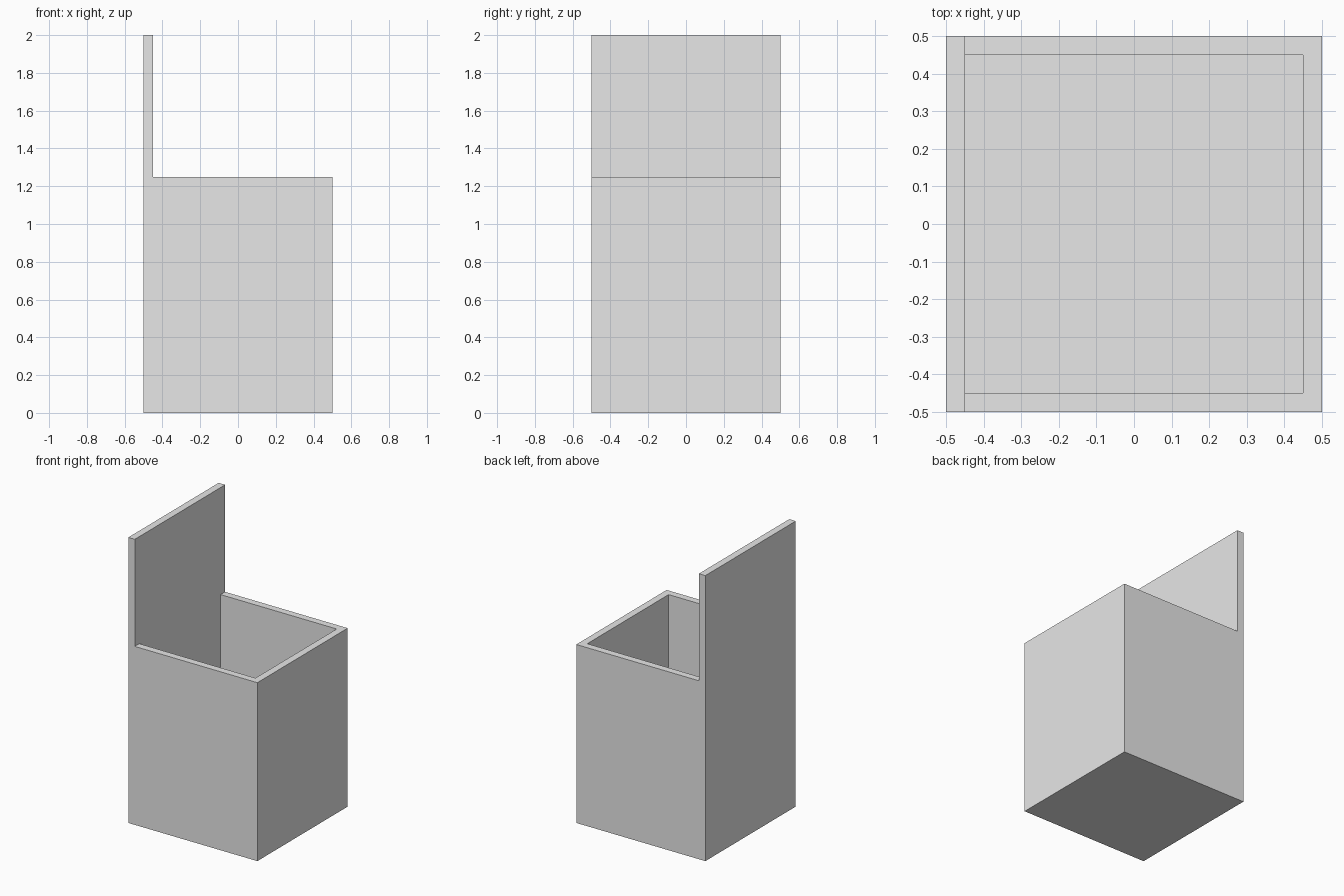
import bpy
import bmesh
from mathutils import Vector

HALF, WALL = 0.5, 0.05
FLOOR, RIM, PANEL = 0.05, 1.25, 2.0
INNER = HALF - WALL

old = bpy.data.objects.get("Cube")
if old:
    bpy.data.objects.remove(old, do_unlink=True)

# Single plain grey material
grey = bpy.data.materials.new("light grey")
grey.use_nodes = True
grey.diffuse_color = (0.8, 0.8, 0.8, 1)
grey.node_tree.nodes["Principled BSDF"].inputs["Base Color"].default_value = grey.diffuse_color


def raise_faces(bm, faces, height, keep=False):
    """Extrude faces straight up and return the new top faces."""
    out = bmesh.ops.extrude_face_region(bm, geom=faces, use_keep_orig=keep)["geom"]
    verts = [g for g in out if isinstance(g, bmesh.types.BMVert)]
    tops = [g for g in out if isinstance(g, bmesh.types.BMFace)]
    bmesh.ops.translate(bm, verts=verts, vec=Vector((0, 0, height)))
    if not keep:
        leftover = [f for f in faces if f.is_valid]
        if leftover:
            bmesh.ops.delete(bm, geom=leftover, context="FACES")
    return tops


bm = bmesh.new()

# Footprint split along the wall lines
lines = (-HALF, -INNER, INNER, HALF)
grid = [[bm.verts.new((x, y, 0)) for y in lines] for x in lines]
cells = [bm.faces.new((grid[i][j], grid[i + 1][j], grid[i + 1][j + 1], grid[i][j + 1]))
         for i in range(3) for j in range(3)]

# Floor slab, then the four walls, then the tall side panel
slab = raise_faces(bm, cells, FLOOR, keep=True)
border = [f for f in slab
          if max(abs(f.calc_center_median().x), abs(f.calc_center_median().y)) > INNER]
rim = raise_faces(bm, border, RIM - FLOOR)
side = [f for f in rim if f.calc_center_median().x < -INNER]
raise_faces(bm, side, PANEL - RIM)

# Merge coplanar faces and tidy normals
bmesh.ops.dissolve_limit(bm, angle_limit=0.01, verts=bm.verts[:], edges=bm.edges[:])
bmesh.ops.recalc_face_normals(bm, faces=bm.faces[:])

mesh = bpy.data.meshes.new("open_box_with_tall_side")
bm.to_mesh(mesh)
bm.free()
mesh.materials.append(grey)
box = bpy.data.objects.new("open_box_with_tall_side", mesh)
bpy.context.collection.objects.link(box)
